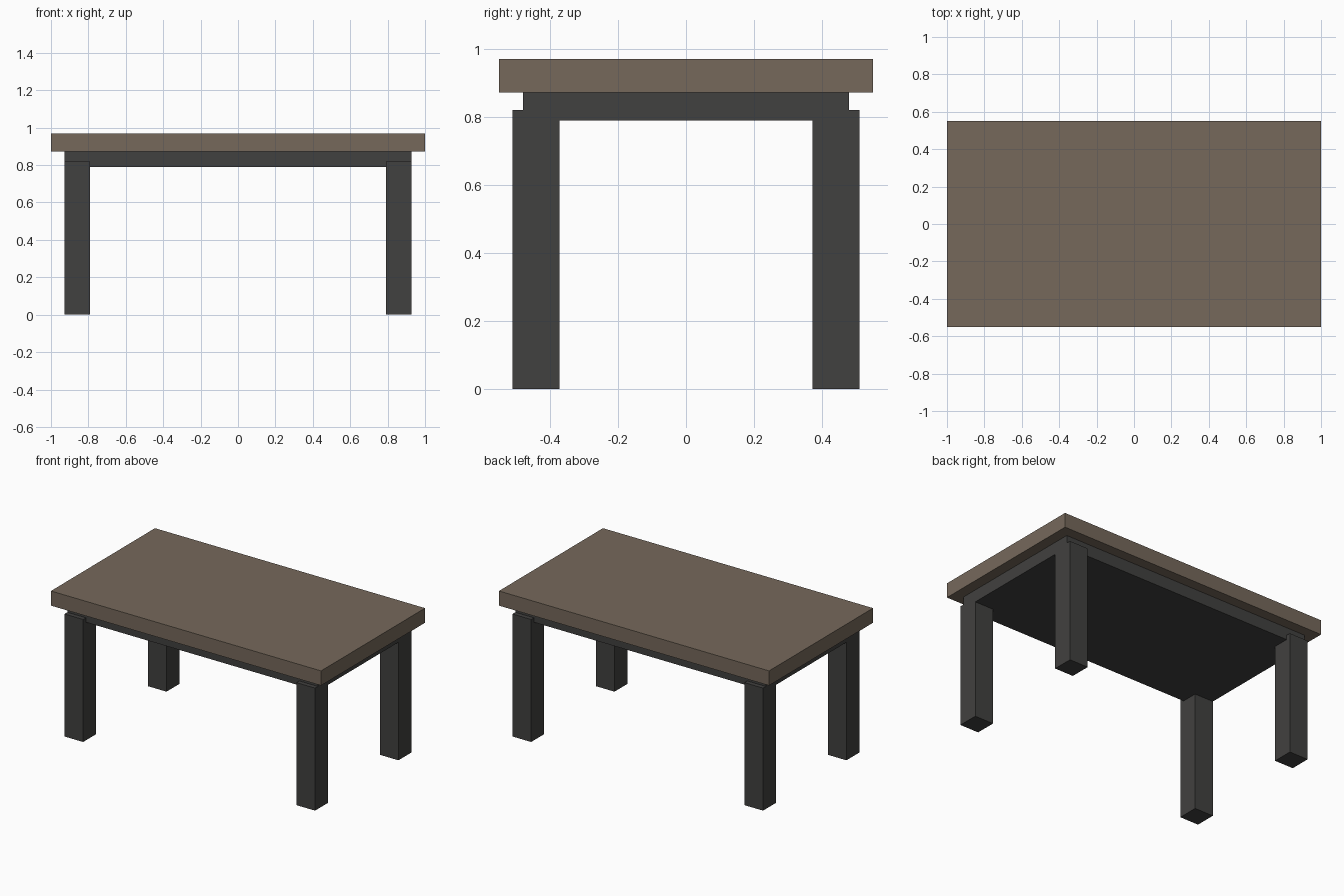
import bpy

if "Cube" in bpy.data.objects:
    bpy.data.objects.remove(bpy.data.objects["Cube"])


def material(name, color):
    mat = bpy.data.materials.new(name)
    mat.diffuse_color = (*color, 1.0)
    mat.use_nodes = True
    mat.node_tree.nodes["Principled BSDF"].inputs["Base Color"].default_value = mat.diffuse_color
    return mat


def box(name, x, y, z, mat):
    """Axis-aligned box from (min, max) ranges."""
    ranges = (x, y, z)
    centre = [(lo + hi) / 2 for lo, hi in ranges]
    bpy.ops.mesh.primitive_cube_add(size=1, location=centre)
    obj = bpy.context.object
    obj.name = name
    obj.scale = [hi - lo for lo, hi in ranges]
    bpy.ops.object.transform_apply(location=False, rotation=False, scale=True)
    obj.data.materials.append(mat)
    return obj


wood = material("wood", (0.18, 0.14, 0.105))
dark = material("dark_frame", (0.053, 0.052, 0.050))

# Thick overhanging top
box("table_top", (-1, 1), (-0.55, 0.55), (0.872, 0.97), wood)

# Solid apron slab beneath the top, flush with the legs at the ends
box("apron", (-0.928, 0.928), (-0.48, 0.48), (0.79, 0.872), dark)

# Four square legs, standing slightly proud of the apron front and back
LEG = 0.138
for side, sx in (("left", -1), ("right", 1)):
    for end, sy in (("front", -1), ("back", 1)):
        cx, cy = sx * 0.859, sy * 0.441
        box(f"{end}_{side}_leg", (cx - LEG / 2, cx + LEG / 2),
            (cy - LEG / 2, cy + LEG / 2), (0, 0.82), dark)
